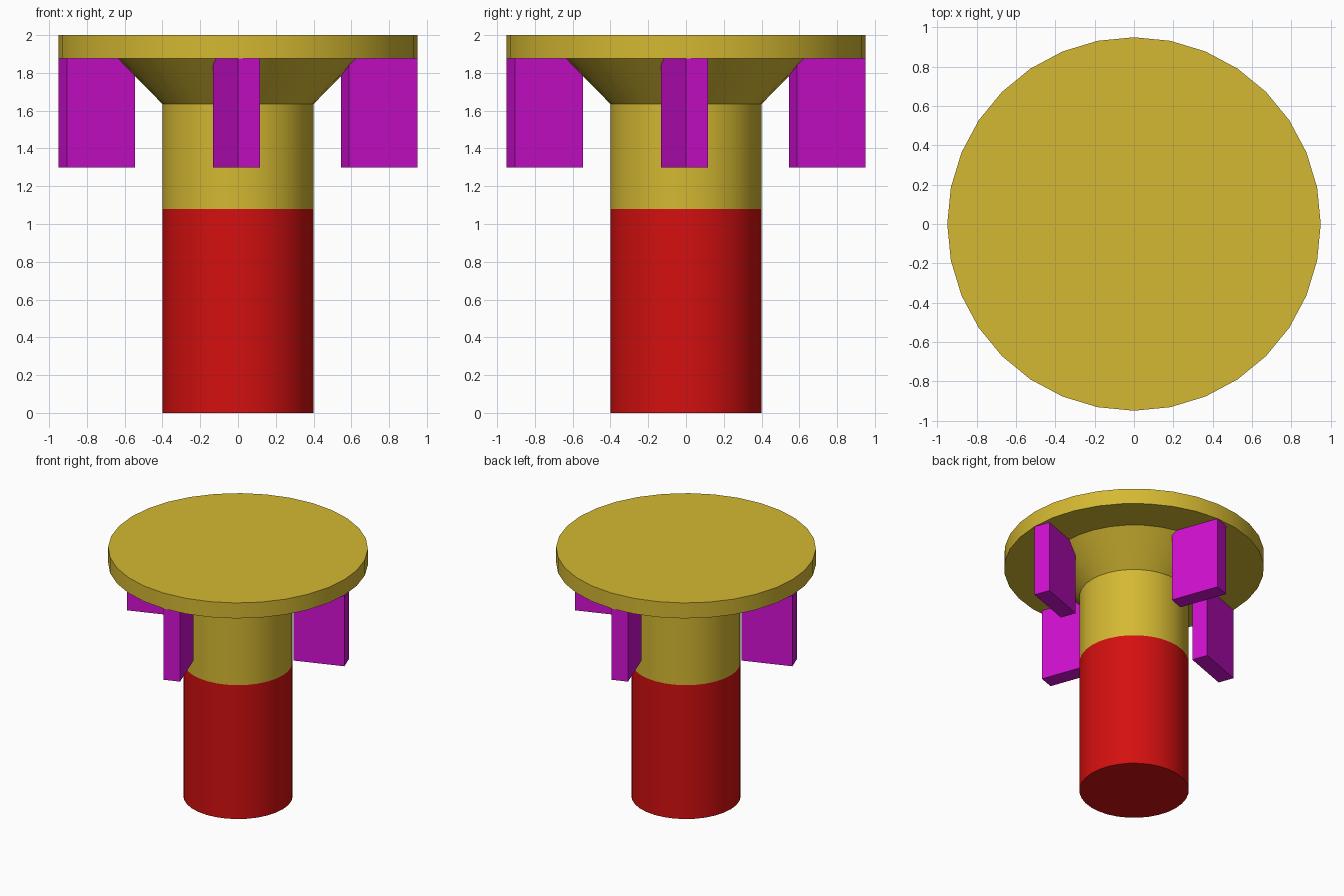
import bpy, bmesh, math
from mathutils import Matrix

if "Cube" in bpy.data.objects:
    bpy.data.objects.remove(bpy.data.objects["Cube"])

SIDES = 32


def material(name, rgb):
    m = bpy.data.materials.new(name)
    m.diffuse_color = (*rgb, 1)
    m.use_nodes = True
    m.node_tree.nodes["Principled BSDF"].inputs["Base Color"].default_value = m.diffuse_color
    return m


RED = material("red", (0.66, 0.005, 0.005))
YELLOW = material("mustard yellow", (0.66, 0.48, 0.032))
MAGENTA = material("magenta", (0.64, 0.005, 0.64))


def add_object(name, bm, mats):
    bmesh.ops.recalc_face_normals(bm, faces=bm.faces)
    mesh = bpy.data.meshes.new(name)
    bm.to_mesh(mesh)
    bm.free()
    for m in mats:
        mesh.materials.append(m)
    ob = bpy.data.objects.new(name, mesh)
    bpy.context.collection.objects.link(ob)
    return ob


# Bolt: shaft, flared neck and flat head turned from one profile (radius, z)
profile = [(0.4, 0), (0.4, 1.08), (0.4, 1.635), (0.635, 1.875),
           (0.95, 1.875), (0.95, 2.0)]
bm = bmesh.new()
rings = [[bm.verts.new((r * math.cos(2 * math.pi * i / SIDES),
                        r * math.sin(2 * math.pi * i / SIDES), z))
          for i in range(SIDES)] for r, z in profile]
for a, b in zip(rings, rings[1:]):
    for i in range(SIDES):
        j = (i + 1) % SIDES
        bm.faces.new((a[i], a[j], b[j], b[i]))
bm.faces.new(rings[0][::-1])
bm.faces.new(rings[-1])
# Lower shaft is red, everything above is yellow
for f in bm.faces:
    f.material_index = 0 if f.calc_center_median().z < 1.0 else 1
bolt = add_object("bolt_body", bm, [RED, YELLOW])
bpy.context.view_layer.objects.active = bolt
bolt.select_set(True)
bpy.ops.object.shade_smooth_by_angle(angle=math.radians(30))

# Four twisted fins hanging under the head
for k in range(4):
    bm = bmesh.new()
    bmesh.ops.create_cube(bm, size=1, matrix=(
        Matrix.Rotation(k * math.pi / 2, 4, 'Z')
        @ Matrix.Translation((-0.007, -0.747, 1.5875))
        @ Matrix.Rotation(math.radians(20), 4, 'Z')
        @ Matrix.Diagonal((0.125, 0.385, 0.575, 1))))
    add_object(f"fin_{k + 1}", bm, [MAGENTA])
